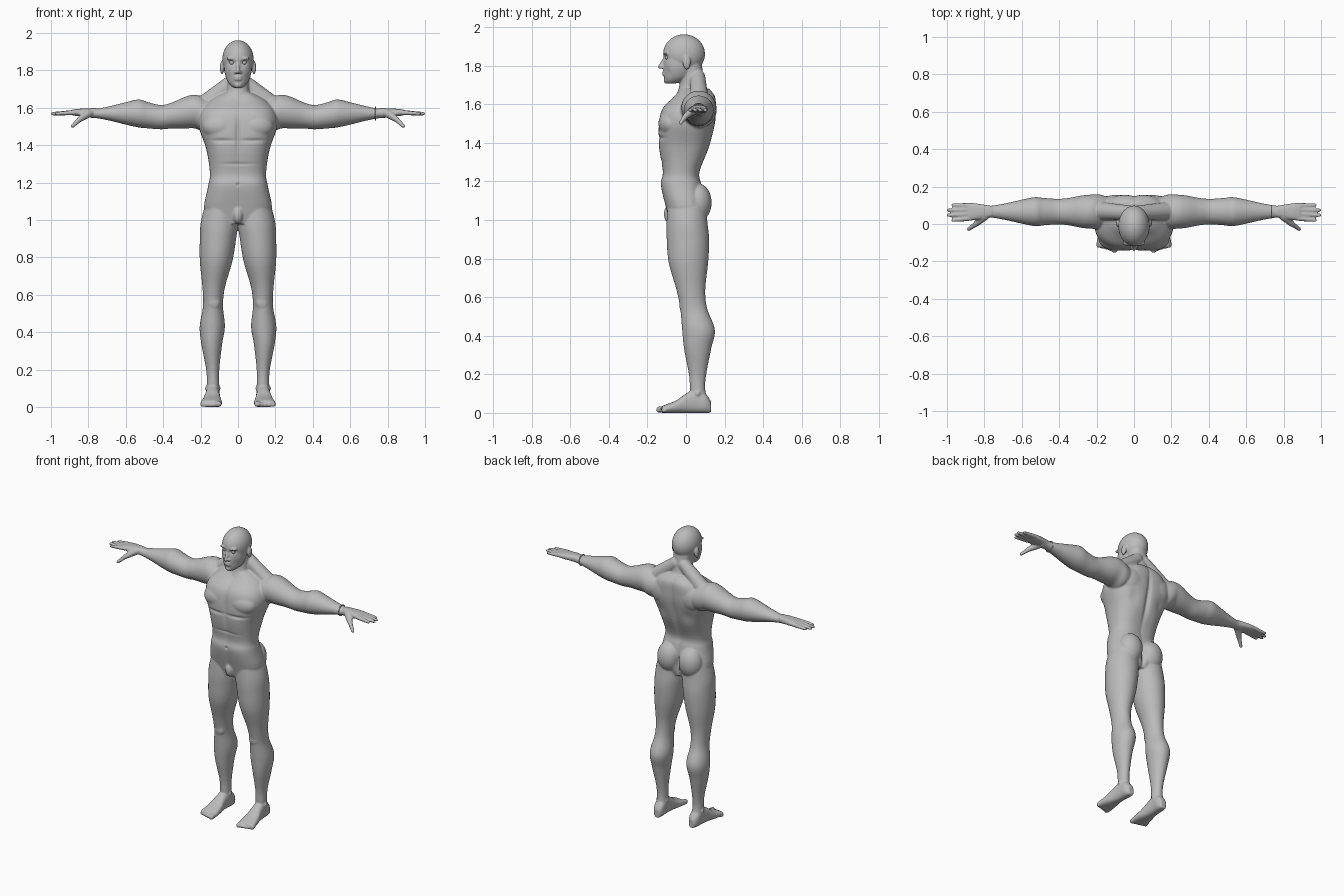
import bpy
import bmesh
import math
from mathutils import Matrix, Vector

cube = bpy.data.objects.get("Cube")
if cube:
    bpy.data.objects.remove(cube, do_unlink=True)


def make_material(name, shade):
    colour = (shade, shade, shade, 1)
    material = bpy.data.materials.new(name)
    material.use_nodes = True
    material.diffuse_color = colour
    shader = material.node_tree.nodes["Principled BSDF"]
    shader.inputs["Base Color"].default_value = colour
    return material


clay = make_material("grey clay", 0.5)
figure = bmesh.new()


def curve_point(before, here, there, after, t):
    """Catmull-Rom interpolation between two neighbouring values."""
    slope_in, slope_out = (there - before) / 2, (after - here) / 2
    rise = there - here
    return here + t * (slope_in + t * (3 * rise - 2 * slope_in - slope_out
                                       + t * (slope_in + slope_out - 2 * rise)))


def smooth_rows(rows, steps=5):
    result = []
    last = len(rows) - 1
    for i in range(last):
        window = (rows[max(i - 1, 0)], rows[i], rows[i + 1], rows[min(i + 2, last)])
        for step in range(steps):
            result.append([curve_point(*values, step / steps) for values in zip(*window)])
    return result + [rows[last]]


def loft(axis, rows, power=2.0, sides=40):
    """Skin oval sections: position on the axis, then low and high on the other two axes."""
    others = [k for k in range(3) if k != axis]
    rings = []
    for position, *limits in smooth_rows(rows):
        ring = []
        for k in range(sides):
            angle = math.tau * k / sides
            point = Vector((position, position, position))
            waves = (math.cos(angle), math.sin(angle))
            for other, low, high, wave in zip(others, limits[::2], limits[1::2], waves):
                bulge = math.copysign(abs(wave) ** (2 / power), wave)
                point[other] = (low + high) / 2 + bulge * (high - low) / 2
            ring.append(figure.verts.new(point))
        rings.append(ring)
    faces = [figure.faces.new(rings[0]), figure.faces.new(rings[-1])]
    for lower, upper in zip(rings, rings[1:]):
        for k in range(sides):
            after = (k + 1) % sides
            faces.append(figure.faces.new((lower[k], lower[after], upper[after], upper[k])))
    bmesh.ops.recalc_face_normals(figure, faces=faces)


def ball(centre, radii):
    matrix = Matrix.Translation(centre) @ Matrix.Diagonal((*radii, 1))
    bmesh.ops.create_uvsphere(figure, u_segments=28, v_segments=18, radius=1, matrix=matrix)


def limb(start, end, start_radius, end_radius):
    """Rounded tapered rod."""
    start, end = Vector(start), Vector(end)
    along = end - start
    turn = along.to_track_quat("Z", "Y").to_matrix().to_4x4()
    bmesh.ops.create_cone(figure, cap_ends=True, segments=20, radius1=start_radius,
                          radius2=end_radius, depth=along.length,
                          matrix=Matrix.Translation((start + end) / 2) @ turn)
    ball(start, [start_radius] * 3)
    ball(end, [end_radius] * 3)


# Torso: one half, overlapping its mirrored twin along the spine
torso = [(.98, .11, -.08, .08), (1.05, .18, -.1, .1), (1.18, .16, -.13, .08),
         (1.25, .15, -.12, .07), (1.38, .17, -.14, .12), (1.5, .21, -.14, .15),
         (1.58, .2, -.12, .155), (1.64, .15, -.06, .15), (1.68, .08, -.03, .12)]
loft(2, [(z, -width / 2, width, front, back) for z, width, front, back in torso], power=2.3)
ball((.09, -.08, 1.5), (.1, .063, .07))               # chest muscle
ball((.08, .06, 1.09), (.08, .073, .1))               # buttock
ball((0, -.08, 1.03), (.03, .035, .05))               # groin
ball((.1, .1, 1.55), (.09, .055, .09))                # shoulder blade
limb((.03, .06, 1.74), (.19, .07, 1.61), .04, .05)    # trapezius

# Leg: height, inner, outer, front, back
loft(2, [(1.13, .02, .16, -.09, .1), (1, 0, .197, -.1, .11), (.9, .01, .204, -.1, .12),
         (.78, .03, .204, -.09, .115), (.64, .07, .19, -.05, .1), (.54, .08, .187, -.03, .11),
         (.43, .07, .205, -.02, .15), (.33, .086, .195, -.01, .13), (.2, .1, .17, .015, .105),
         (.12, .1, .167, .02, .1), (.04, .1, .165, .02, .12)])
ball((.13, -.01, .56), (.036, .025, .045))            # kneecap
ball((.135, .06, .1), (.042, .025, .025))             # ankle bones

# Foot and toes: the foot turns slightly outward towards the toes
foot = [(.13, .02, .06), (.1, .035, .1), (.05, .036, .12), (0, .04, .1),
        (-.05, .05, .065), (-.1, .057, .045), (-.125, .054, .035)]
loft(1, [(y, .137 - y / 20 - half, .137 - y / 20 + half, 0, top) for y, half, top in foot],
     power=2.5)
for k in range(5):
    x = .104 + .021 * k
    size = .013 if k else .017
    limb((x, -.1, .02), (x, -.138 + .006 * k, size), size, size)

# Arm: distance out, height, radius
arm_depth = .066
arm = [(.1, 1.56, .06), (.18, 1.565, .09), (.23, 1.58, .09), (.28, 1.575, .085),
       (.35, 1.56, .07), (.41, 1.55, .065), (.48, 1.56, .07), (.53, 1.57, .075),
       (.6, 1.57, .06), (.68, 1.57, .04), (.75, 1.57, .026), (.8, 1.57, .023)]
loft(0, [(x, arm_depth - .9 * r - .01, arm_depth + .9 * r + .01, z - r, z + r)
         for x, z, r in arm])

# Hand: palm, four fingers, thumb
palm_height = 1.575
palm = [(.76, .03, .024), (.85, .045, .02), (.89, .045, .014)]
loft(0, [(x, arm_depth - wide, arm_depth + wide, palm_height - thick, palm_height + thick)
         for x, wide, thick in palm], power=2.6)
for k in range(4):
    reach = .995 - .012 * (k - 1.5) ** 2
    knuckle = Vector((.875, .03 + .023 * k, palm_height))
    tip = Vector((reach, .02 + .027 * k, palm_height - .006))
    middle = knuckle.lerp(tip, .5)
    limb(knuckle, middle, .0135, .012)
    limb(middle, tip, .012, .0095)
thumb_joint = (.845, 0, 1.54)
limb((.8, .04, 1.57), thumb_joint, .023, .016)
limb(thumb_joint, (.884, -.028, 1.503), .0145, .0105)

# Neck and jaw: height, half width, front, back
neck = [(1.58, .12, -.07, .14), (1.64, .09, -.053, .135), (1.7, .06, -.033, .1),
        (1.82, .06, -.02, .08)]
jaw = [(1.706, .02, -.1, -.06), (1.722, .042, -.11, -.01), (1.75, .06, -.114, .025),
       (1.8, .073, -.116, .04), (1.88, .07, -.11, .05)]
for rows in (neck, jaw):
    loft(2, [(z, -half, half, front, back) for z, half, front, back in rows], power=2.2)

# Head and face
ball((0, -.01, 1.86), (.084, .109, .102))
limb((0, -.112, 1.836), (0, -.135, 1.793), .008, .0105)    # nose
ball((.012, -.121, 1.79), (.009, .012, .008))              # nostril
for lip_height in (1.753, 1.766):
    ball((0, -.113, lip_height), (.024, .012, .006))
ball((0, -.1, 1.722), (.022, .016, .017))                  # chin
ball((.035, -.103, 1.864), (.028, .014, .008))             # brow
ball((.086, .004, 1.815), (.011, .021, .036))              # ear

# Fuse both sides into a single skin
mesh = bpy.data.meshes.new("body")
figure.to_mesh(mesh)
figure.free()
body = bpy.data.objects.new("body", mesh)
bpy.context.collection.objects.link(body)
bpy.context.view_layer.objects.active = body
body.select_set(True)
body.modifiers.new("both sides", "MIRROR").use_mirror_merge = False
fuse = body.modifiers.new("fuse", "REMESH")
fuse.mode = "VOXEL"
fuse.voxel_size = .005
body.modifiers.new("soften", "SMOOTH").iterations = 7
for name in body.modifiers.keys():
    bpy.ops.object.modifier_apply(modifier=name)

# Soft sculpting strokes on both sides: centre, reach, push along y
strokes = [((.033, -.12, 1.842), (.016, .03, .011), .013),    # eye socket
           ((.05, -.1, 1.765), (.015, .03, .025), .005),      # cheek hollow
           ((0, .15, 1.42), (.016, .06, .15), -.012),         # spine
           ((0, .13, 1.06), (.013, .06, .06), -.03),          # buttock cleft
           ((0, -.14, 1.46), (.012, .04, .1), .007),          # breastbone
           ((.085, -.14, 1.425), (.07, .04, .01), .008),      # under chest
           ((0, -.13, 1.3), (.08, .04, .008), .004),          # abdomen crease
           ((0, -.13, 1.19), (.007, .03, .008), .01),         # navel
           ((.1, .13, 1.43), (.035, .05, .05), -.008)]        # below shoulder blade
for vert in body.data.vertices:
    place = (abs(vert.co.x), vert.co.y, vert.co.z)
    for centre, reach, push in strokes:
        falloff = sum(((p - c) / r) ** 2 for p, c, r in zip(place, centre, reach))
        if falloff < 6:
            vert.co.y += push * math.exp(-falloff)
parts = [body]

# Eyes
for label, x in (("left_eye", .033), ("right_eye", -.033)):
    bpy.ops.mesh.primitive_uv_sphere_add(radius=.0125, location=(x, -.095, 1.842))
    bpy.context.object.name = label
    parts.append(bpy.context.object)

# Wrist band
bpy.ops.mesh.primitive_torus_add(major_radius=.034, minor_radius=.003,
                                 location=(.735, arm_depth, 1.57), rotation=(0, math.pi / 2, 0))
bpy.context.object.name = "wrist_band"
parts.append(bpy.context.object)

for part in parts:
    part.data.materials.append(clay)
    part.data.shade_smooth()
